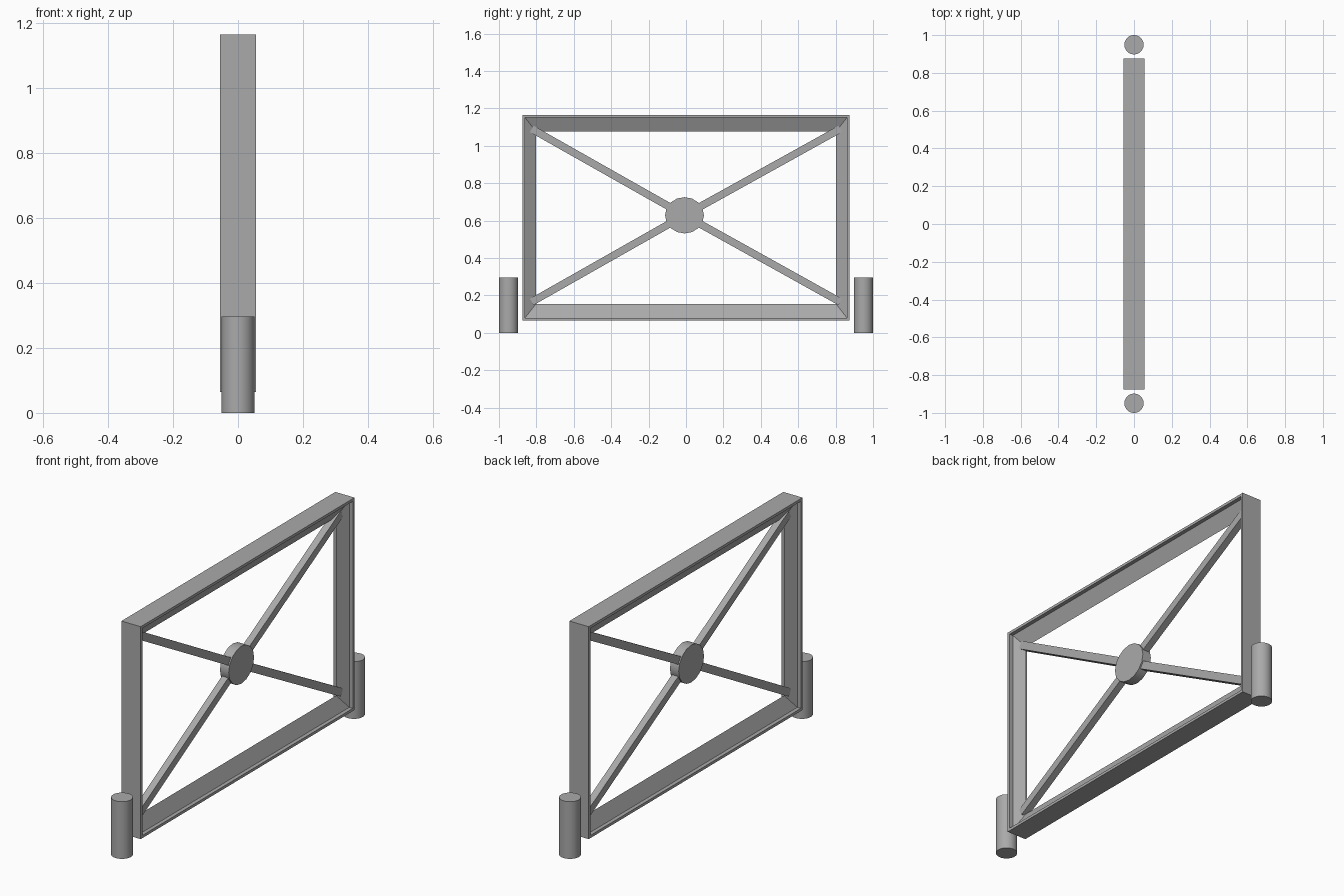
import bpy, bmesh, math
from mathutils import Vector

cube = bpy.data.objects.get("Cube")
if cube:
    bpy.data.objects.remove(cube, do_unlink=True)

GREY = (0.4, 0.4, 0.4, 1)
mat = bpy.data.materials.new("metal grey")
mat.use_nodes = True
mat.diffuse_color = GREY
mat.node_tree.nodes["Principled BSDF"].inputs["Base Color"].default_value = GREY


def make_object(name, bm):
    bmesh.ops.recalc_face_normals(bm, faces=bm.faces)
    mesh = bpy.data.meshes.new(name)
    bm.to_mesh(mesh)
    bm.free()
    mesh.materials.append(mat)
    obj = bpy.data.objects.new(name, mesh)
    bpy.context.collection.objects.link(obj)
    return obj


def finish_cylinder(name):
    obj = bpy.context.object
    obj.name = name
    obj.data.materials.append(mat)
    bpy.ops.object.shade_smooth_by_angle(angle=math.radians(40))


# Frame: a mitred section with a thin lip, a step and a slope to a middle ridge
HALF_Y, HALF_Z, MID_Z = 0.875, 0.55, 0.615
# Each section point: x, inset along y, inset along z
half_section = [(0.055, 0, 0), (0.055, 0.014, 0.014), (0.035, 0.014, 0.014)]
section = half_section + [(0, 0.072, 0.088)]
section += [(-x, a, b) for x, a, b in reversed(half_section)]
bm = bmesh.new()
rings = []
for sy, sz in ((-1, -1), (1, -1), (1, 1), (-1, 1)):
    rings.append([bm.verts.new((x, sy * (HALF_Y - a), MID_Z + sz * (HALF_Z - b)))
                  for x, a, b in section])
for i, ring in enumerate(rings):
    following = rings[(i + 1) % 4]
    for j in range(len(section)):
        k = (j + 1) % len(section)
        bm.faces.new((ring[j], ring[k], following[k], following[j]))
make_object("frame", bm)

# Diagonal square braces running from the hub into the frame corners
HUB = Vector((0, -0.008, 0.628))
for side, sy in (("front", -1), ("back", 1)):
    for level, z in (("lower", 0.165), ("upper", 1.09)):
        end = Vector((0, sy * 0.825, z))
        span = end - HUB
        bm = bmesh.new()
        bmesh.ops.create_cube(bm, size=1)
        bmesh.ops.scale(bm, vec=(0.036, span.length, 0.04), verts=bm.verts)
        brace = make_object(f"{level}_{side}_brace", bm)
        brace.location = (HUB + end) / 2
        brace.rotation_euler.x = math.atan2(span.z, span.y)

# Central disc
bpy.ops.mesh.primitive_cylinder_add(vertices=16, radius=1, depth=1, location=HUB,
                                    rotation=(0, math.pi / 2, 0))
bpy.context.object.scale = (0.097, 0.104, 0.05)
finish_cylinder("hub")

# Posts standing at both ends
for side, sy in (("front", -1), ("back", 1)):
    bpy.ops.mesh.primitive_cylinder_add(vertices=32, radius=0.051, depth=0.296,
                                        location=(0, sy * 0.949, 0.148))
    finish_cylinder(f"{side}_post")
